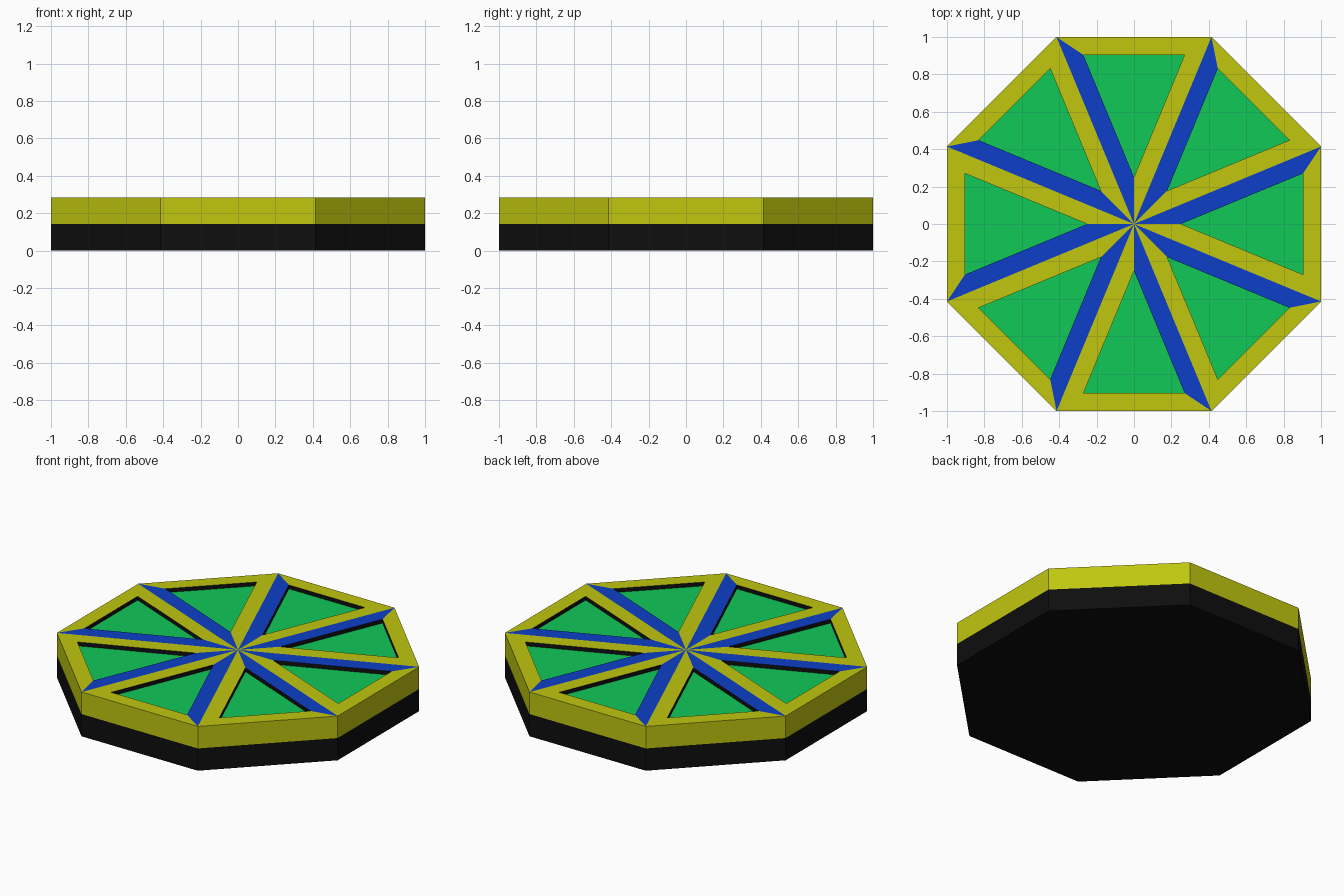
import bpy, bmesh, math

if "Cube" in bpy.data.objects:
    bpy.data.objects.remove(bpy.data.objects["Cube"])

N = 8                       # sectors of the octagon
T = math.tan(math.pi / N)   # half side length (apothem = 1)
TOP, MID = 0.285, 0.143     # total height, height of the black base
INSET, DEPTH = 0.096, 0.025 # frame width, panel recess


def lin(c):
    return c / 12.92 if c <= 0.04045 else ((c + 0.055) / 1.055) ** 2.4


def material(name, rgb):
    m = bpy.data.materials.new(name)
    m.diffuse_color = [lin(c / 255) for c in rgb] + [1.0]
    m.use_nodes = True
    m.node_tree.nodes["Principled BSDF"].inputs["Base Color"].default_value = m.diffuse_color
    return m


def build(name, faces, mat):
    bm = bmesh.new()
    for pts in faces:
        bm.faces.new([bm.verts.new(p) for p in pts])
    bmesh.ops.remove_doubles(bm, verts=bm.verts, dist=1e-5)
    me = bpy.data.meshes.new(name)
    bm.to_mesh(me)
    bm.free()
    me.materials.append(mat)
    bpy.context.collection.objects.link(bpy.data.objects.new(name, me))


# One sector in local coordinates: u outward, v counter-clockwise
O, R, L = (0, 0), (1, -T), (1, T)
apex = INSET / math.sin(math.pi / N)
w = (1 - INSET - apex) * T
A, B, C = (apex, 0), (1 - INSET, -w), (1 - INSET, w)

base, frame, spokes, panels, walls, bottom = [], [], [], [], [], []
for i in range(N):
    a = 2 * math.pi * i / N
    ca, sa = math.cos(a), math.sin(a)

    def P(p, z):
        return (p[0] * ca - p[1] * sa, p[0] * sa + p[1] * ca, z)

    def flat(pts, z=TOP):
        return [P(p, z) for p in pts]

    def side(p, q, z0, z1):
        return [P(p, z0), P(q, z0), P(q, z1), P(p, z1)]

    base.append(side(R, L, 0, MID))
    bottom.append(P(R, 0))
    frame += [side(R, L, MID, TOP), flat((R, L, C, B)), flat((O, R, B, A))]
    spokes.append(flat((O, A, C, L)))
    panels.append(flat((A, B, C), TOP - DEPTH))
    walls += [side(q, p, TOP - DEPTH, TOP) for p, q in ((A, B), (B, C), (C, A))]
base.append(bottom[::-1])

black = material("black", (14, 14, 14))
build("base", base, black)
build("recess_walls", walls, black)
build("rim_and_frame", frame, material("yellow", (192, 198, 15)))
build("blue_spokes", spokes, material("blue", (14, 62, 200)))
build("green_panels", panels, material("green", (18, 200, 88)))
